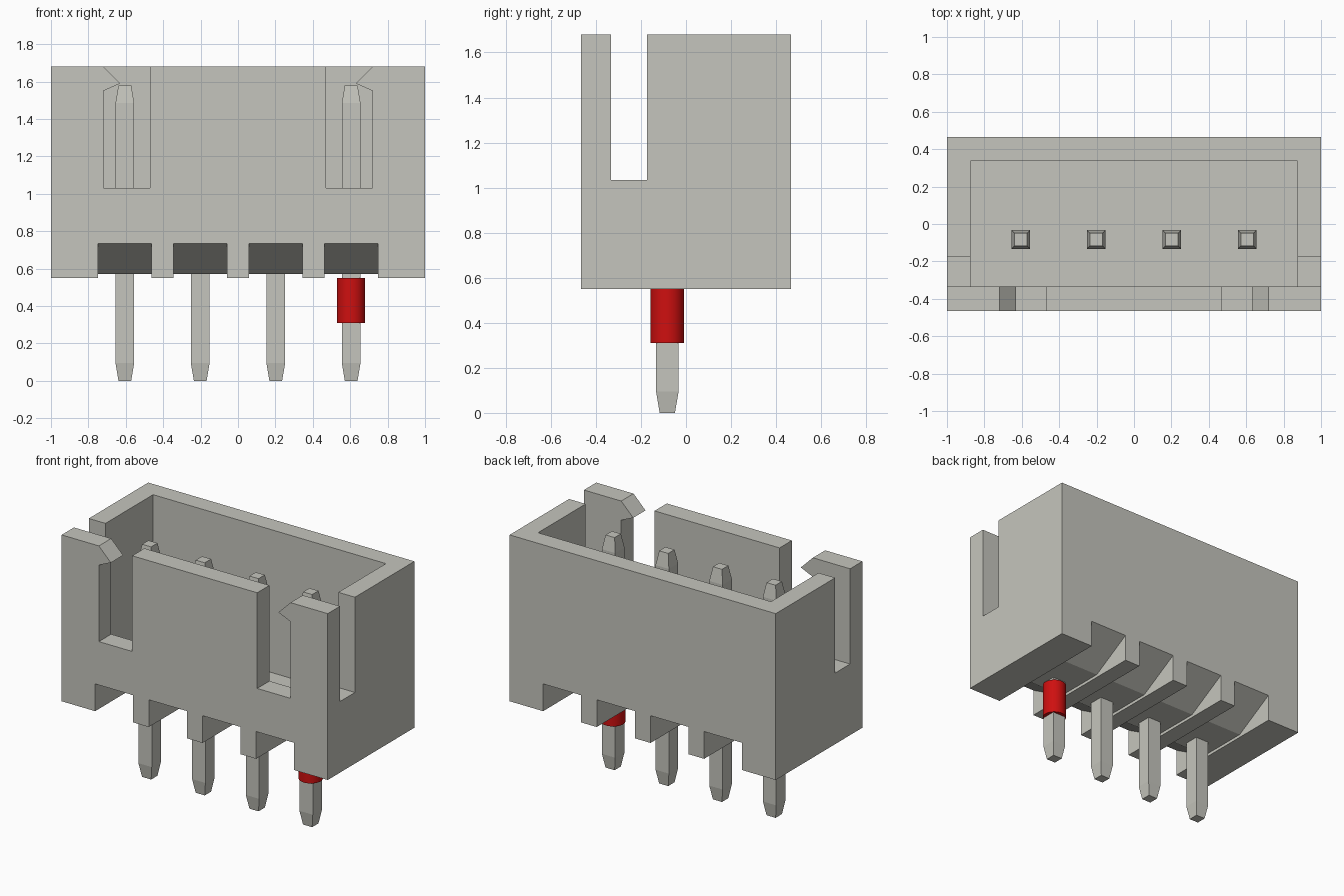
import bpy, bmesh
from mathutils import Vector

if "Cube" in bpy.data.objects:
    bpy.data.objects.remove(bpy.data.objects["Cube"], do_unlink=True)


def material(name, rgb):
    m = bpy.data.materials.new(name)
    m.use_nodes = True
    m.diffuse_color = (*rgb, 1)
    m.node_tree.nodes["Principled BSDF"].inputs["Base Color"].default_value = (*rgb, 1)
    return m


GREY = material("warm grey", (0.56, 0.56, 0.51))
RED = material("red", (0.62, 0.005, 0.005))


def add_object(name, bm, mat):
    bmesh.ops.recalc_face_normals(bm, faces=bm.faces)
    me = bpy.data.meshes.new(name)
    bm.to_mesh(me)
    bm.free()
    me.materials.append(mat)
    ob = bpy.data.objects.new(name, me)
    bpy.context.collection.objects.link(ob)
    return ob


def prism(name, profile, axis, lo, hi):
    """Extrude a closed profile along x (profile in yz) or y (profile in xz)."""
    bm = bmesh.new()
    place = (lambda a, b, t: (t, a, b)) if axis == "x" else (lambda a, b, t: (a, t, b))
    face = bm.faces.new([bm.verts.new(place(a, b, lo)) for a, b in profile])
    ext = bmesh.ops.extrude_face_region(bm, geom=[face])
    verts = [v for v in ext["geom"] if isinstance(v, bmesh.types.BMVert)]
    bmesh.ops.translate(bm, verts=verts, vec=Vector(place(0, 0, hi - lo)))
    return add_object(name, bm, GREY)


def box(name, x0, x1, y0, y1, z0, z1):
    return prism(name, [(x0, z0), (x1, z0), (x1, z1), (x0, z1)], "y", y0, y1)


def cut(target, cutter):
    mod = target.modifiers.new("cut", "BOOLEAN")
    mod.operation = "DIFFERENCE"
    mod.solver = "EXACT"
    mod.object = cutter
    bpy.context.view_layer.objects.active = target
    bpy.ops.object.modifier_apply(modifier=mod.name)
    bpy.data.objects.remove(cutter, do_unlink=True)


PIN_X = (-0.605, -0.202, 0.202, 0.605)
PIN_Y = -0.083
TOP = 1.68
WALL_Y = -0.333   # inner face of the front wall

# Housing: open-topped box
housing = box("housing", -1, 1, -0.465, 0.465, 0.55, TOP)
cut(housing, box("cavity", -0.875, 0.875, WALL_Y, 0.338, 0.71, 2))

# Slot through both end walls, right behind the front wall
cut(housing, box("end_slot", -1.2, 1.2, WALL_Y, -0.173, 1.033, 2))

# Two front slots, each leaving a hooked latch at the outer side
slot = [(0.72, 1.03), (0.47, 1.03), (0.47, 1.75), (0.79, 1.75), (0.63, 1.59), (0.72, 1.55)]
for side in (-1, 1):
    cut(housing, prism("front_slot", [(side * x, z) for x, z in slot], "y", -0.6, -0.3))

# Sloped channels under the housing, one around each pin
channel = [(-0.6, 0.4), (-0.6, 0.812), (-0.175, 0.57), (0.175, 0.57), (0.6, 0.812), (0.6, 0.4)]
for x in PIN_X:
    cut(housing, prism("channel", channel, "x", x - 0.143, x + 0.143))


# Square pins with tapered ends
def pin(name, x):
    bm = bmesh.new()
    rings = []
    for z, r in ((0, 0.034), (0.095, 0.05), (1.485, 0.05), (1.58, 0.034)):
        rings.append([bm.verts.new((x + sx * r, PIN_Y + sy * r, z))
                      for sx, sy in ((-1, -1), (1, -1), (1, 1), (-1, 1))])
    for a, b in zip(rings, rings[1:]):
        for i in range(4):
            j = (i + 1) % 4
            bm.faces.new((a[i], a[j], b[j], b[i]))
    bm.faces.new(rings[0][::-1])
    bm.faces.new(rings[-1])
    return add_object(name, bm, GREY)


for i, x in enumerate(PIN_X):
    pin(f"pin_{i + 1}", x)

# Red sleeve marking the first contact
bpy.ops.mesh.primitive_cylinder_add(vertices=48, radius=0.075, depth=0.24,
                                    location=(PIN_X[-1], PIN_Y, 0.43))
sleeve = bpy.context.object
sleeve.name = "pin_sleeve"
sleeve.data.materials.append(RED)
bpy.ops.object.shade_smooth_by_angle()
